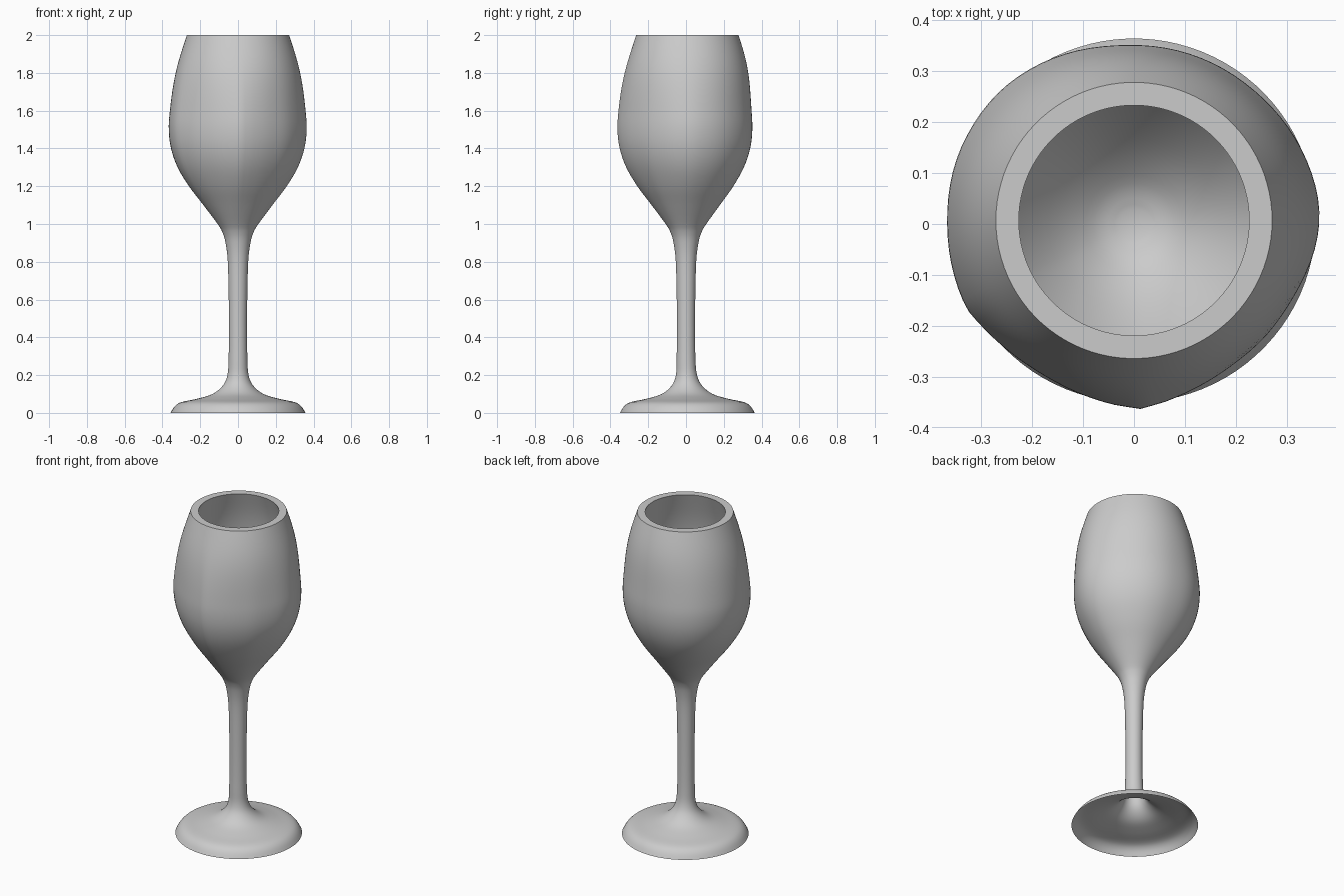
import bpy, bmesh
from math import radians, cos, sin
from mathutils import Vector

if "Cube" in bpy.data.objects:
    bpy.data.objects.remove(bpy.data.objects["Cube"])

SEG = 90

# Outer wall (radius, z), foot to rim, and inner bowl wall, rim to floor
outer = [(.357, 0), (.335, .035), (.30, .057), (.22, .074), (.135, .10), (.08, .145),
         (.056, .20), (.05, .28), (.048, .42), (.049, .60), (.054, .80), (.066, .90),
         (.082, .955), (.108, 1.0), (.183, 1.1), (.26, 1.2), (.32, 1.3), (.355, 1.4),
         (.367, 1.5), (.361, 1.6), (.342, 1.74), (.315, 1.86), (.271, 2.0)]
inner = [(.226, 2.0), (.270, 1.86), (.297, 1.74), (.316, 1.6), (.322, 1.5), (.311, 1.4),
         (.279, 1.3), (.223, 1.21), (.15, 1.12), (.08, 1.06), (.03, 1.04)]

# Bowl outline at its widest: angle in degrees, radius (two soft creases at the front)
outline = [(-180, .366), (-153, .368), (-140, .353), (-122, .344), (-105, .35), (-88, .363),
           (-72, .345), (-55, .336), (-26, .342), (-5, .361), (5, .366), (48, .352),
           (75, .351), (95, .351), (117, .363), (135, .371), (160, .371), (180, .366)]


def smooth_profile(pts, n=4):
    """Catmull-Rom curve through the profile points."""
    p = [Vector(q) for q in [pts[0]] + pts + [pts[-1]]]
    out = []
    for i in range(1, len(p) - 2):
        a, b, c, d = p[i - 1:i + 3]
        for k in range(n):
            t = k / n
            out.append(.5 * (2 * b + (c - a) * t + (2 * a - 5 * b + 4 * c - d) * t * t
                             + (3 * b - a - 3 * c + d) * t ** 3))
    return out + [p[-1]]


def outline_factor(deg):
    for (a0, r0), (a1, r1) in zip(outline, outline[1:]):
        if a0 <= deg <= a1:
            return (r0 + (r1 - r0) * (deg - a0) / (a1 - a0)) / .367
    return 1


def softened(deg):
    # keep the creases crisp, round everything else
    if min(abs(deg + 88), abs(deg + 153)) < 4:
        return outline_factor(deg)
    return sum(outline_factor((deg + o + 180) % 360 - 180) for o in (-6, -3, 0, 3, 6)) / 5


def ramp(a, b, x):
    t = max(0, min(1, (x - a) / (b - a)))
    return t * t * (3 - 2 * t)


def ring(bm, r, z, strength):
    w = strength * ramp(.9, 1.3, z) * (1 - ramp(1.5, 1.98, z))
    shift = .007 * (1 - ramp(.05, .3, z) + ramp(1.6, 1.95, z))
    verts = []
    for i in range(SEG):
        deg = -180 + i * 360 / SEG
        f = 1 + (softened(deg) - 1) * w
        a = radians(deg)
        verts.append(bm.verts.new((r * f * cos(a), r * f * sin(a) + shift, z)))
    return verts


# Glass: hollow foot and stem, bowl wall, flat rim and inner bowl
bm = bmesh.new()
rings = [ring(bm, p.x, p.y, 1) for p in smooth_profile(outer)]
rings += [ring(bm, p.x, p.y, .4) for p in smooth_profile(inner)]
for a, b in zip(rings, rings[1:]):
    for i in range(SEG):
        j = (i + 1) % SEG
        bm.faces.new((a[i], a[j], b[j], b[i]))

# Inner bowl floor
floor = bm.verts.new((0, 0, 1.037))
for i in range(SEG):
    bm.faces.new((rings[-1][i], rings[-1][(i + 1) % SEG], floor))

mesh = bpy.data.meshes.new("wine_glass")
bm.to_mesh(mesh)
bm.free()
glass = bpy.data.objects.new("wine_glass", mesh)
bpy.context.collection.objects.link(glass)
bpy.context.view_layer.objects.active = glass
glass.select_set(True)
bpy.ops.object.shade_smooth_by_angle(angle=radians(30))
